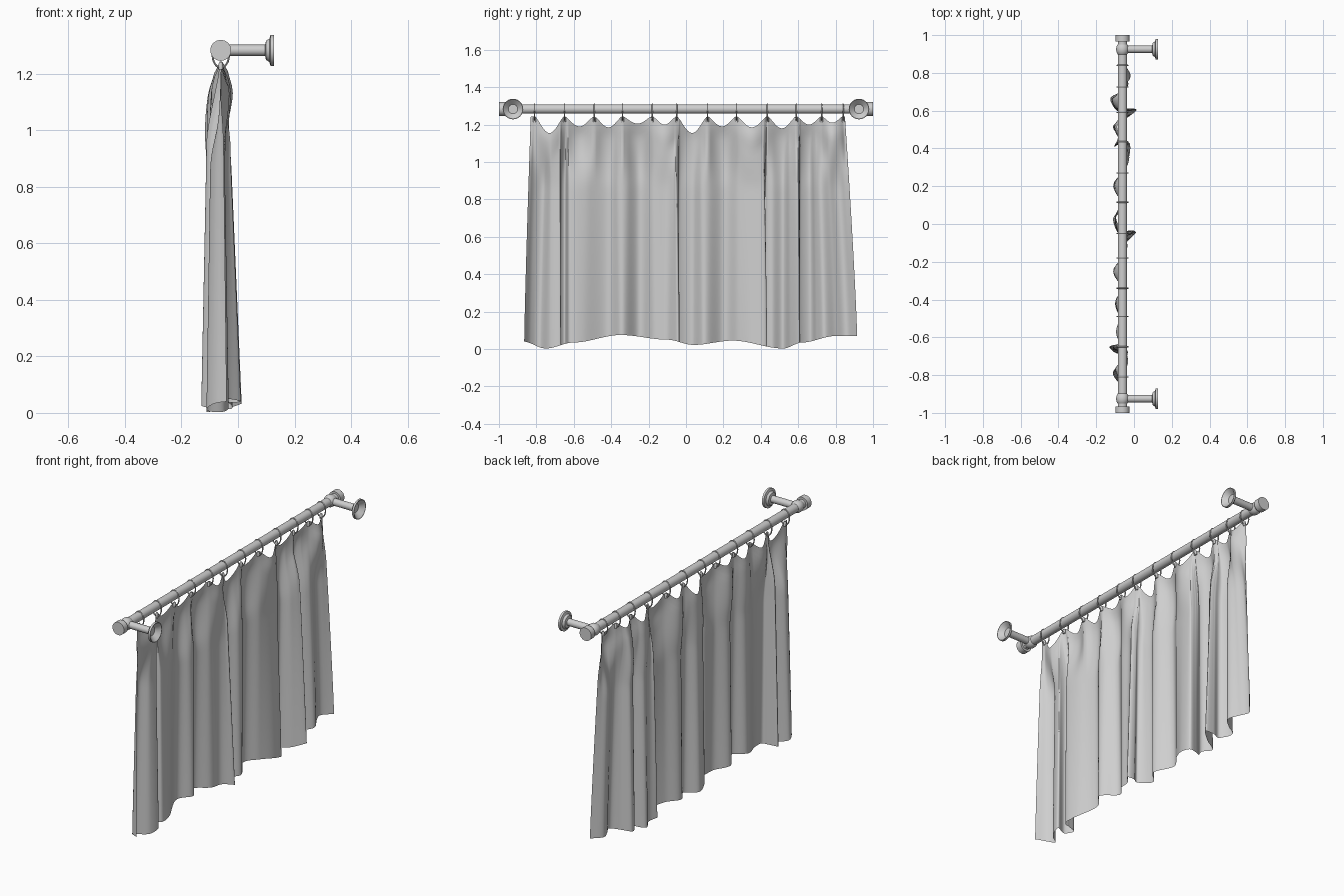
import bpy, bmesh, math
from mathutils import Vector, Matrix

cube = bpy.data.objects.get("Cube")
if cube:
    bpy.data.objects.remove(cube, do_unlink=True)

GREY = (0.62, 0.62, 0.62, 1)
grey = bpy.data.materials.new("plain_grey")
grey.use_nodes = True
grey.diffuse_color = GREY
grey.node_tree.nodes["Principled BSDF"].inputs["Base Color"].default_value = GREY

ROD_X, ROD_Z = -0.061, 1.283
HOOKS = [-0.81, -0.65, -0.49, -0.34, -0.18, -0.05, 0.115, 0.27, 0.435, 0.59, 0.725, 0.84]


def finish(name, bm, angle=35):
    mesh = bpy.data.meshes.new(name)
    bm.to_mesh(mesh)
    bm.free()
    obj = bpy.data.objects.new(name, mesh)
    bpy.context.collection.objects.link(obj)
    mesh.materials.append(grey)
    bpy.ops.object.select_all(action='DESELECT')
    obj.select_set(True)
    bpy.context.view_layer.objects.active = obj
    bpy.ops.object.shade_smooth_by_angle(angle=math.radians(angle))
    return obj


def lathe(name, profile, axis, origin, steps=32):
    """Spin (distance along axis, radius) points around an axis."""
    bm = bmesh.new()
    verts = [bm.verts.new((r, 0, d)) for d, r in profile]
    edges = [bm.edges.new(pair) for pair in zip(verts, verts[1:])]
    bmesh.ops.spin(bm, geom=verts + edges, cent=(0, 0, 0), axis=(0, 0, 1),
                   angle=math.tau, steps=steps)
    bmesh.ops.remove_doubles(bm, verts=bm.verts, dist=1e-5)
    bmesh.ops.recalc_face_normals(bm, faces=bm.faces)
    turn = Vector((0, 0, 1)).rotation_difference(Vector(axis)).to_matrix().to_4x4()
    bm.transform(Matrix.Translation(origin) @ turn)
    return finish(name, bm)


# Rod, end caps and cupped wall brackets
lathe("rod", [(-0.97, 0), (-0.97, 0.025), (0.97, 0.025), (0.97, 0)],
      (0, 1, 0), (ROD_X, 0, ROD_Z))
for side, label in ((-1, "front"), (1, "back")):
    lathe(label + "_end_cap",
          [(0.965, 0), (0.965, 0.037), (1, 0.037), (1, 0)],
          (0, side, 0), (ROD_X, 0, ROD_Z))
    collar = [(0.04 * math.cos(a), 0.034 * math.sin(a))
              for a in (math.pi * i / 10 for i in range(11))]
    lathe(label + "_bracket_joint", collar, (0, 1, 0), (ROD_X, side * 0.925, ROD_Z))
    lathe(label + "_wall_bracket",
          [(0, 0), (0, 0.02), (0.157, 0.02), (0.16, 0.034), (0.172, 0.041),
           (0.176, 0.055), (0.188, 0.055), (0.188, 0.052), (0.162, 0.025), (0.162, 0)],
          (1, 0, 0), (ROD_X, side * 0.925, ROD_Z))

# Hanging rings, each with a small clip
for n, y in enumerate(HOOKS):
    bm = bmesh.new()
    rows = []
    for i in range(24):
        a = math.tau * i / 24
        out = Vector((math.cos(a), 0, math.sin(a)))
        mid = Vector((ROD_X + 0.029 * out.x, y, 1.266 + 0.044 * out.z))
        rows.append([bm.verts.new(mid + 0.0035 * (out * math.cos(b) + Vector((0, math.sin(b), 0))))
                     for b in (math.tau * j / 8 for j in range(8))])
    for i in range(24):
        for j in range(8):
            a, b = rows[i], rows[(i + 1) % 24]
            k = (j + 1) % 8
            bm.faces.new((a[j], a[k], b[k], b[j]))
    bmesh.ops.recalc_face_normals(bm, faces=bm.faces)
    finish(f"ring_{n + 1}", bm)
    lathe(f"clip_{n + 1}", [(0, 0), (0, 0.008), (0.02, 0.008), (0.026, 0.005), (0.026, 0)],
          (0, 0, 1), (ROD_X, y, 1.215), 12)

# Curtain: fold path along the hem as (y, x), hem heights as (y, z)
FOLDS = [(-.865, -.04), (-.83, -.09), (-.78, -.11), (-.73, -.05), (-.67, -.035),
         (-.685, -.09), (-.65, -.13), (-.635, -.08), (-.62, -.045), (-.55, -.05),
         (-.42, -.1), (-.34, -.045), (-.25, -.11), (-.17, -.055), (-.1, -.04),
         (-.045, .01), (-.035, -.03), (-.06, -.075), (.03, -.11), (.1, -.05),
         (.2, -.11), (.28, -.06), (.36, -.025), (.43, -.025), (.425, -.075),
         (.41, -.105), (.46, -.085), (.52, -.11), (.56, -.04), (.605, .013),
         (.61, -.04), (.6, -.09), (.665, -.125), (.7, -.07), (.74, -.03),
         (.8, -.06), (.86, -.08), (.915, -.03)]
HEM = [(-.87, .04), (-.75, .003), (-.6, .035), (-.35, .075), (-.1, .05), (.04, .022),
       (.25, .045), (.52, .003), (.62, .035), (.8, .07), (.92, .07)]
# Dip of the top edge and sideways bulge between neighbouring hooks
DIPS = [.09, .055, .06, .04, .045, .09, .055, .06, .065, .045, .035]
BULGE = [.03, -.035, -.03, -.035, .025, -.035, -.035, .035, -.035, -.035, .045]


def smooth(t):
    t = min(max(t, 0), 1)
    return t * t * (3 - 2 * t)


def spline(points, per):
    pts = [Vector(p) for p in [points[0]] + points + [points[-1]]]
    out = []
    for a, b, c, d in zip(pts, pts[1:], pts[2:], pts[3:]):
        for i in range(per):
            t = i / per
            out.append(b + (c - a) * (t / 2) + (2 * a - 5 * b + 4 * c - d) * (t * t / 2)
                       + (3 * b - a - 3 * c + d) * (t ** 3 / 2))
    return out + [pts[-1]]


def hem_height(y):
    for (y0, z0), (y1, z1) in zip(HEM, HEM[1:]):
        if y <= y1:
            return z0 + (z1 - z0) * smooth((y - y0) / (y1 - y0))
    return HEM[-1][1]


def top_edge(y):
    """Height of the top edge and bulge of the cloth at y."""
    for n, (a, b) in enumerate(zip(HOOKS, HOOKS[1:])):
        if a <= y <= b:
            s = math.sin(math.pi * (y - a) / (b - a))
            return 1.245 - DIPS[n] * s ** 1.4, BULGE[n] * s
    return 1.242, 0


path = spline(FOLDS, 9)
ROWS = 44
bm = bmesh.new()
grid = []
# The top edge runs straight along the rod, gathered in only near the two ends
for p, y_sorted in zip(path, sorted(q.x for q in path)):
    y_top = (y_sorted - 0.065 * smooth((y_sorted - 0.6) / 0.31)
             + 0.035 * smooth((-0.6 - y_sorted) / 0.26))
    z_top, bulge = top_edge(y_top)
    z_hem = hem_height(p.x)
    offset = p.y + 0.06
    column = []
    for r in range(ROWS + 1):
        v = r / ROWS
        z = z_hem + (z_top - z_hem) * v
        fade = 1 - (0.72 if offset > 0 else 0.35) * v - 0.6 * smooth((v - 0.75) / 0.25)
        swell = smooth((z - 0.85) / 0.28) * (1 - 0.5 * smooth((z - 1.13) / 0.1))
        x = -0.06 + offset * max(fade, 0) + bulge * swell
        y = p.x + (y_top - p.x) * v ** 1.2
        column.append(bm.verts.new((x, y, z)))
    grid.append(column)
for a, b in zip(grid, grid[1:]):
    for r in range(ROWS):
        bm.faces.new((a[r], b[r], b[r + 1], a[r + 1]))
finish("curtain", bm, 80)
